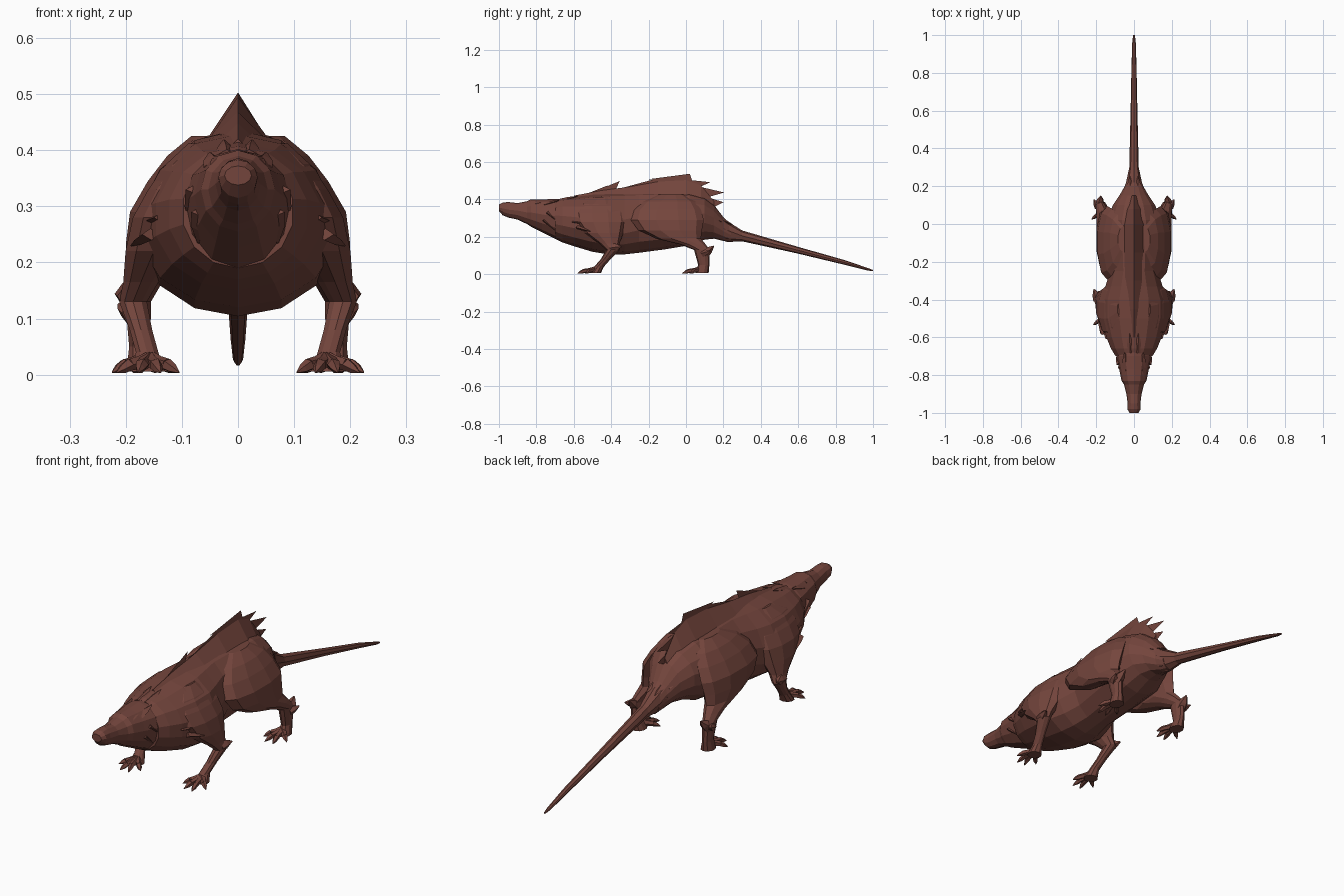
import bpy, bmesh, math
from mathutils import Vector

hide = bpy.data.materials.new("red_brown_hide")
hide.diffuse_color = (0.175, 0.06, 0.046, 1)


def finish(bm, name, mirror=False):
    bmesh.ops.recalc_face_normals(bm, faces=bm.faces[:])
    me = bpy.data.meshes.new(name)
    bm.to_mesh(me)
    bm.free()
    me.materials.append(hide)
    ob = bpy.data.objects.new(name, me)
    bpy.context.collection.objects.link(ob)
    if mirror:
        ob.modifiers.new("mirror", 'MIRROR')
    return ob


def skin(bm, rings):
    """Bridge rings of points and cap both ends."""
    vr = [[bm.verts.new(p) for p in r] for r in rings]
    n = len(vr[0])
    for a, b in zip(vr, vr[1:]):
        for i in range(n):
            j = (i + 1) % n
            bm.faces.new((a[i], a[j], b[j], b[i]))
    bm.faces.new(vr[0])
    bm.faces.new(vr[-1][::-1])


def spike(bm, p, q, r, n=5, flat=1.0, tip=0.12):
    """Tapered claw or tuft from p to q."""
    p, q = Vector(p), Vector(q)
    d = (q - p).normalized()
    u = d.cross(Vector((0, 0, 1))).normalized()
    v = d.cross(u)
    ang = [2 * math.pi * i / n for i in range(n)]
    mid = p.lerp(q, 0.5)
    skin(bm, [[c + u * (k * math.cos(a)) + v * (k * flat * math.sin(a)) for a in ang]
              for c, k in ((p, r), (mid, r * 0.75), (q, r * tip))])


def limb(bm, path, n=10):
    """Horizontal elliptical rings: x, y, z, radius x, radius y."""
    skin(bm, [[(x + rx * math.cos(2 * math.pi * (i + .5) / n),
                y + ry * math.sin(2 * math.pi * (i + .5) / n), z)
               for i in range(n)] for x, y, z, rx, ry in path])


def trunk(name, rings, n=14):
    """Vertical rings: y, bottom, widest height, top, half width."""
    bm = bmesh.new()
    out = []
    for y, zb, zm, zt, w in rings:
        ring = []
        for i in range(n):
            a = 2 * math.pi * i / n
            c = math.cos(a)
            ring.append((w * math.sin(a), y, zm + c * ((zt - zm) if c > 0 else (zm - zb))))
        out.append(ring)
    skin(bm, out)
    return finish(bm, name)


# Head: snout widening to the jaw
trunk("head", [
    (-1.0, .338, .355, .372, .024), (-.98, .315, .352, .383, .035),
    (-.95, .303, .345, .386, .034), (-.90, .292, .34, .380, .040),
    (-.85, .268, .33, .390, .053), (-.83, .255, .33, .40, .066),
    (-.77, .225, .32, .400, .078), (-.70, .19, .31, .402, .094),
    (-.66, .185, .30, .40, .085)], 12)

# Torso from neck to rump
trunk("torso", [
    (-.70, .19, .29, .395, .10), (-.66, .17, .285, .407, .125),
    (-.6, .15, .275, .414, .15), (-.5, .12, .26, .428, .178),
    (-.4, .104, .25, .436, .178), (-.33, .106, .25, .438, .155),
    (-.25, .115, .27, .44, .13), (-.12, .132, .28, .44, .14),
    (.02, .155, .29, .435, .145), (.1, .185, .3, .41, .115),
    (.15, .19, .28, .37, .08), (.20, .178, .245, .305, .05),
    (.24, .172, .22, .265, .036)])

# Tail
trunk("tail", [
    (.17, .19, .26, .335, .06), (.22, .172, .235, .285, .042),
    (.3, .176, .205, .234, .025), (.6, .11, .128, .146, .018),
    (.85, .05, .062, .075, .013), (.97, .02, .027, .034, .009),
    (1.0, .016, .019, .023, .004)], 8)

# Solid back ridge with a sharp crest
bm = bmesh.new()
skin(bm, [[(-w, y, z), (0, y, t), (w, y, z)] for y, z, w, t in (
    (-.6, .39, .03, .42), (-.45, .405, .045, .448), (-.3, .415, .055, .468),
    (-.15, .41, .062, .495), (0, .40, .065, .503), (.08, .37, .055, .475),
    (.15, .32, .035, .39))])
finish(bm, "back_ridge")

# Paper-thin swept-back crest spines on the centre line
bm = bmesh.new()
for y1, z1, y2, z2, yt, zt in (
        (-.62, .40, -.52, .41, -.50, .442), (-.58, .41, -.44, .43, -.42, .474),
        (-.52, .43, -.38, .44, -.355, .498), (-.42, .44, -.10, .48, -.14, .516),
        (-.34, .46, .00, .48, .02, .537), (-.20, .508, .04, .48, .02, .537),
        (-.04, .51, .06, .46, .13, .492), (.02, .48, .11, .41, .205, .437),
        (.09, .42, .15, .36, .20, .385)):
    bm.faces.new([bm.verts.new((0, y, z)) for y, z in ((y1, z1), (yt, zt), (y2, z2))])
finish(bm, "crest_spines")

# Front legs: shoulder, elbow, wrist
bm = bmesh.new()
limb(bm, [(.06, -.45, .412, .03, .05), (.095, -.46, .375, .035, .11),
          (.12, -.46, .33, .042, .135), (.138, -.455, .28, .052, .135),
          (.15, -.44, .22, .053, .105), (.173, -.41, .165, .033, .055),
          (.187, -.39, .13, .026, .036), (.173, -.43, .08, .021, .026),
          (.162, -.465, .04, .021, .026), (.16, -.485, .006, .032, .03)])
spike(bm, (.19, -.40, .14), (.212, -.345, .148), .027)
finish(bm, "front_leg", True)

# Hind legs: thigh, hock, ankle
bm = bmesh.new()
limb(bm, [(.055, -.08, .425, .03, .07), (.088, -.09, .39, .04, .14),
          (.115, -.10, .345, .048, .18), (.142, -.10, .29, .053, .195),
          (.152, -.085, .235, .05, .17), (.157, -.04, .19, .043, .12),
          (.168, .035, .16, .032, .07), (.178, .085, .13, .024, .042),
          (.175, .095, .05, .02, .03), (.17, .085, .006, .03, .036)])
spike(bm, (.182, .10, .11), (.175, .148, .15), .027)
spike(bm, (.19, .09, .11), (.213, .13, .125), .02)
finish(bm, "hind_leg", True)

# Toes with claws, fanned out on each foot
bm = bmesh.new()
for fx, fy in ((.16, -.49), (.168, .07)):
    for dx, dy in ((-.055, -.05), (-.022, -.09), (.018, -.09), (.056, -.045)):
        knuckle = (fx + dx * .6, fy + dy * .6, .018)
        spike(bm, (fx + dx * .1, fy, .025), knuckle, .016, tip=.7)
        spike(bm, knuckle, (fx + dx, fy + dy, .004), .012)
finish(bm, "toes", True)

# Fur tufts: brows, ears, cheeks, shoulders, rump
bm = bmesh.new()
for p, q, r in (
        ((.04, -.76, .37), (.05, -.68, .395), .022),
        ((.035, -.83, .37), (.045, -.77, .385), .014),
        ((.07, -.74, .33), (.085, -.67, .27), .024),
        ((.06, -.76, .29), (.07, -.70, .235), .024),
        ((.02, -.68, .39), (.025, -.58, .418), .02),
        ((.13, -.60, .28), (.165, -.53, .27), .022),
        ((.155, -.58, .25), (.19, -.51, .23), .018),
        ((.06, .08, .33), (.05, .19, .28), .03),
        ((.02, .15, .31), (.022, .25, .265), .022)):
    spike(bm, p, q, r, 4, .6)
finish(bm, "fur_tufts", True)
